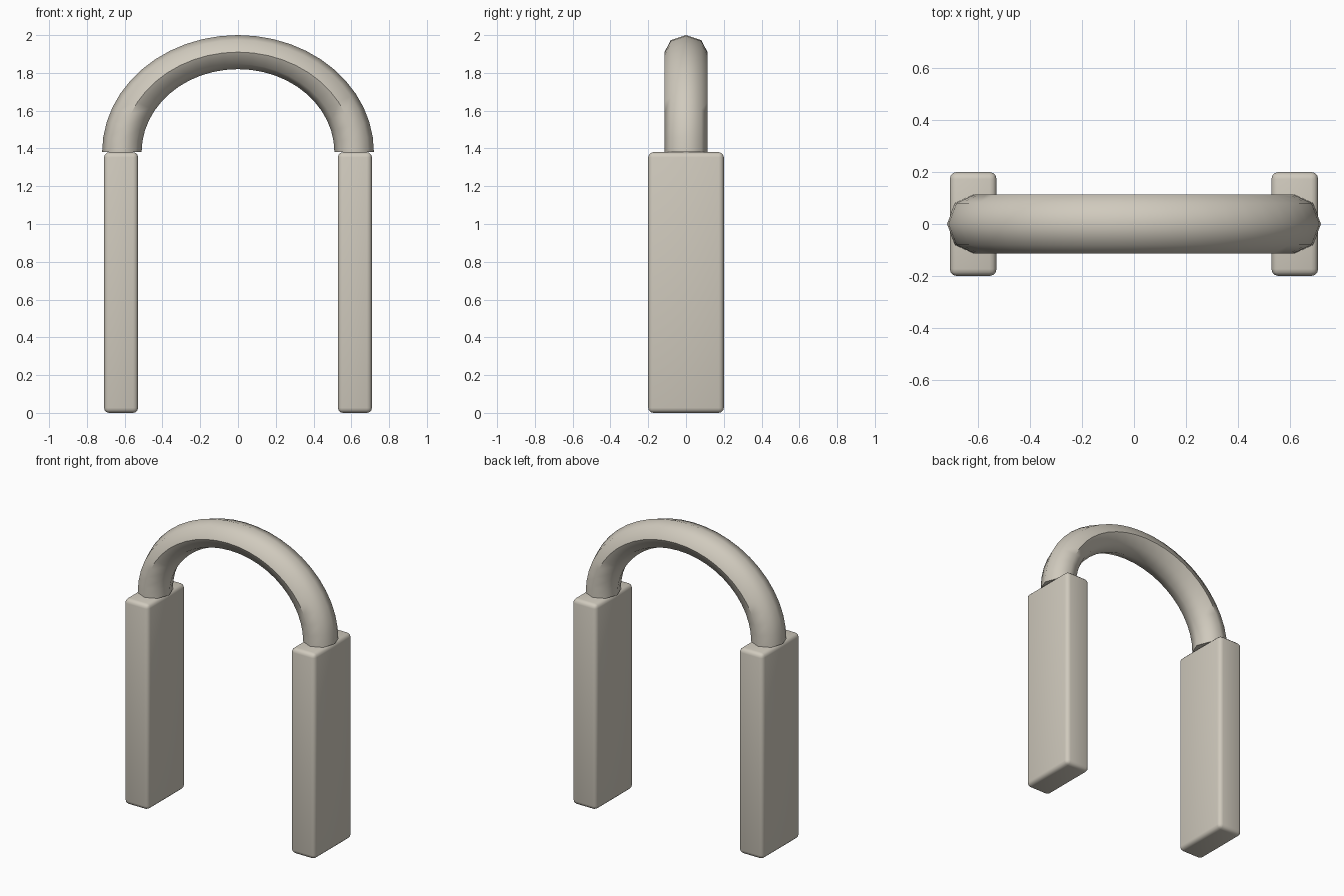
import bpy, bmesh, math

if "Cube" in bpy.data.objects:
    bpy.data.objects.remove(bpy.data.objects["Cube"])

mat = bpy.data.materials.new("warm_grey")
mat.diffuse_color = (0.63, 0.59, 0.51, 1)
mat.use_nodes = True
mat.node_tree.nodes["Principled BSDF"].inputs["Base Color"].default_value = mat.diffuse_color
BASE = 1.38  # top of the posts, foot of the arch


def finish(name, bm):
    bmesh.ops.recalc_face_normals(bm, faces=bm.faces)
    me = bpy.data.meshes.new(name)
    bm.to_mesh(me)
    bm.free()
    ob = bpy.data.objects.new(name, me)
    bpy.context.collection.objects.link(ob)
    me.materials.append(mat)
    bpy.context.view_layer.objects.active = ob
    ob.select_set(True)
    bpy.ops.object.shade_smooth_by_angle(angle=math.radians(50))
    ob.select_set(False)
    return ob


# Rounded upright posts
for side, name in ((-1, "left_post"), (1, "right_post")):
    bm = bmesh.new()
    bmesh.ops.create_cube(bm, size=1)
    for v in bm.verts:
        v.co = (v.co.x * 0.18 + side * 0.619, v.co.y * 0.4, (v.co.z + 0.5) * BASE)
    bmesh.ops.bevel(bm, geom=bm.edges[:], offset=0.027, segments=3,
                    profile=0.5, affect='EDGES')
    finish(name, bm)

# Arch: half torus with an eight-sided section, squashed in height
SEGS, SIDES = 24, 8
bm = bmesh.new()
rings = []
for i in range(SEGS + 1):
    a = math.pi * i / SEGS
    ring = []
    for j in range(SIDES):
        t = 2 * math.pi * j / SIDES
        r = 1 + 0.17 * math.cos(t)
        ring.append(bm.verts.new((0.615 * r * math.cos(a), 0.114 * math.sin(t),
                                  BASE + 0.53 * r * math.sin(a))))
    rings.append(ring)
for p, q in zip(rings, rings[1:]):
    for j in range(SIDES):
        k = (j + 1) % SIDES
        bm.faces.new((p[j], p[k], q[k], q[j]))
for ring in (rings[0], rings[-1]):
    bm.faces.new(ring)
finish("arch", bm)
